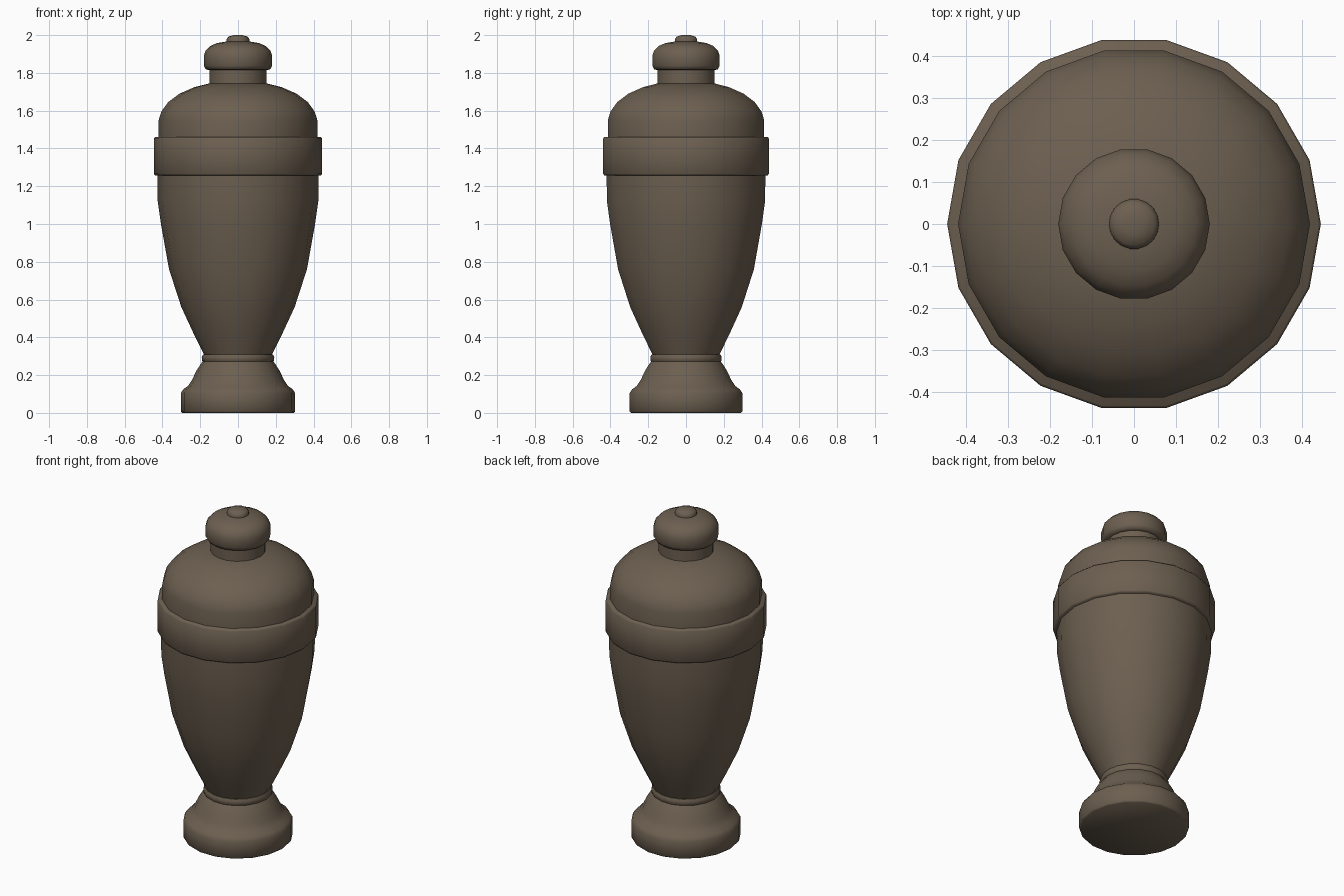
import bpy, bmesh, math

if "Cube" in bpy.data.objects:
    bpy.data.objects.remove(bpy.data.objects["Cube"])

SIDES = 18

clay = bpy.data.materials.new("brown_clay")
clay.diffuse_color = (0.15, 0.115, 0.08, 1)
clay.use_nodes = True
clay.node_tree.nodes["Principled BSDF"].inputs["Base Color"].default_value = clay.diffuse_color


def lathe(name, profile, angle=40):
    """Revolve (radius, z) points into a closed solid."""
    bm = bmesh.new()
    rings = []
    for r, z in profile:
        rings.append([bm.verts.new((r * math.cos(2 * math.pi * i / SIDES),
                                    r * math.sin(2 * math.pi * i / SIDES), z))
                      for i in range(SIDES)])
    for a, b in zip(rings, rings[1:]):
        for i in range(SIDES):
            j = (i + 1) % SIDES
            bm.faces.new((a[i], a[j], b[j], b[i]))
    bm.faces.new(rings[0][::-1])
    bm.faces.new(rings[-1])
    mesh = bpy.data.meshes.new(name)
    bm.to_mesh(mesh)
    bm.free()
    mesh.materials.append(clay)
    ob = bpy.data.objects.new(name, mesh)
    bpy.context.collection.objects.link(ob)
    bpy.ops.object.select_all(action='DESELECT')
    ob.select_set(True)
    bpy.context.view_layer.objects.active = ob
    bpy.ops.object.shade_smooth_by_angle(angle=math.radians(angle))
    return ob


# flared foot
lathe("foot", [(0.295, 0), (0.303, 0.008), (0.303, 0.105), (0.29, 0.125),
               (0.265, 0.142), (0.243, 0.175), (0.222, 0.22), (0.2, 0.255), (0.185, 0.275)], 50)
# ring between foot and body
lathe("foot_ring", [(0.18, 0.265), (0.19, 0.275), (0.192, 0.295), (0.185, 0.31)], 60)
# tapering body
lathe("body", [(0.178, 0.305), (0.235, 0.42), (0.3, 0.56), (0.365, 0.76),
               (0.408, 1.0), (0.425, 1.12), (0.427, 1.27)])
# wide band
lathe("band", [(0.44, 1.258), (0.446, 1.266), (0.446, 1.452), (0.44, 1.46)], 60)
# domed lid
lathe("lid", [(0.42, 1.45), (0.42, 1.55), (0.406, 1.595), (0.37, 1.645),
              (0.31, 1.69), (0.23, 1.725), (0.15, 1.745)])
# lid neck, knob and tip
lathe("lid_neck", [(0.152, 1.74), (0.152, 1.825)])
lathe("knob", [(0.15, 1.815), (0.17, 1.818), (0.181, 1.838), (0.181, 1.89),
               (0.172, 1.918), (0.148, 1.942), (0.11, 1.958), (0.055, 1.967)], 60)
lathe("knob_tip", [(0.06, 1.962), (0.06, 1.98), (0.05, 1.992), (0.025, 2.0)], 50)
